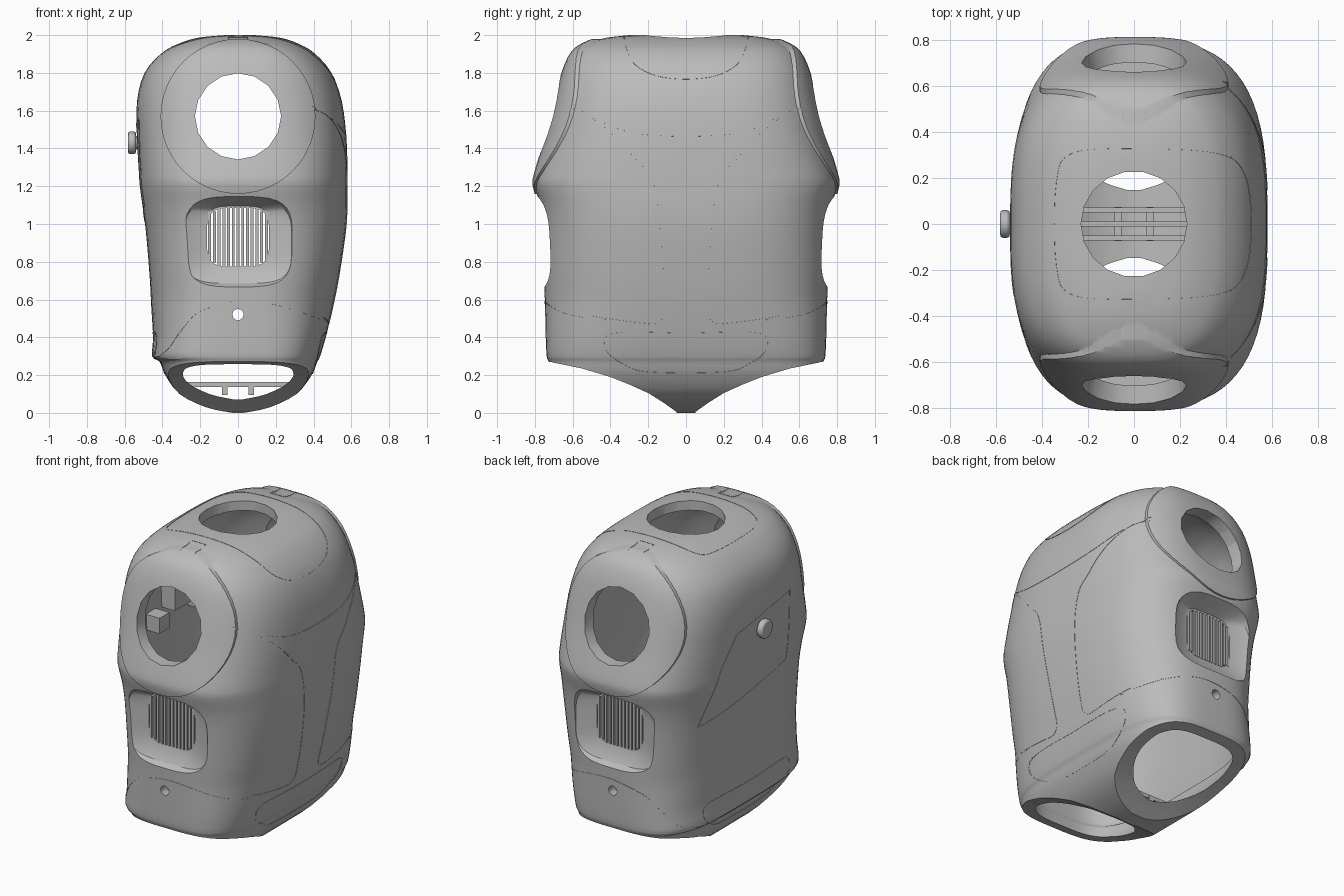
import bpy, bmesh, math
from mathutils import Vector
from mathutils.bvhtree import BVHTree

if "Cube" in bpy.data.objects:
    bpy.data.objects.remove(bpy.data.objects["Cube"])

grey = bpy.data.materials.new("plain grey")
grey.use_nodes = True
grey.diffuse_color = (0.5, 0.5, 0.5, 1)
grey.node_tree.nodes["Principled BSDF"].inputs["Base Color"].default_value = (0.5, 0.5, 0.5, 1)


def make(name, verts, faces):
    mesh = bpy.data.meshes.new(name)
    bm = bmesh.new()
    vs = [bm.verts.new(v) for v in verts]
    for f in faces:
        bm.faces.new([vs[i] for i in f])
    bmesh.ops.recalc_face_normals(bm, faces=bm.faces)
    bm.to_mesh(mesh)
    bm.free()
    mesh.materials.append(grey)
    ob = bpy.data.objects.new(name, mesh)
    bpy.context.collection.objects.link(ob)
    return ob


def smooth_path(points, steps=4, closed=False):
    """Catmull-Rom curve through the points."""
    pts = [Vector(p) for p in points]
    n = len(pts)
    get = (lambda i: pts[i % n]) if closed else (lambda i: pts[min(max(i, 0), n - 1)])
    out = []
    for i in range(n if closed else n - 1):
        a, b, c, d = (get(i + k) for k in (-1, 0, 1, 2))
        for s in range(steps):
            t = s / steps
            out.append(b + (c - a) * t / 2 + (a - b * 2.5 + c * 2 - d / 2) * t * t
                       + ((b - c) * 3 + d - a) * t ** 3 / 2)
    return out if closed else out + [pts[-1]]


def place(axis, u, v, d):
    return Vector({"x": (d, u, v), "y": (u, d, v), "z": (u, v, d)}[axis])


def stack(name, loops, axis, depths):
    """Solid from equal-length loops placed at depths along an axis."""
    n = len(loops[0])
    verts = [place(axis, u, v, d) for loop, d in zip(loops, depths) for u, v in loop]
    faces = [(r * n + i, r * n + (i + 1) % n, (r + 1) * n + (i + 1) % n, (r + 1) * n + i)
             for r in range(len(loops) - 1) for i in range(n)]
    return make(name, verts, faces + [tuple(range(n)), tuple(range(len(verts) - n, len(verts)))])


def prism(name, loop, axis, near, far):
    return stack(name, [loop, loop], axis, [near, far])


def circle(cu, cv, r, n):
    return [Vector((cu + r * math.cos(math.tau * i / n), cv + r * math.sin(math.tau * i / n)))
            for i in range(n)]


def rounded(cu, cv, hu, hv, n=32):
    """Squarish rounded loop."""
    power = lambda w: math.copysign(abs(w) ** 0.5, w)
    return [Vector((cu + hu * power(math.cos(math.tau * (i + .5) / n)),
                    cv + hv * power(math.sin(math.tau * (i + .5) / n)))) for i in range(n)]


def box(name, centre, size):
    (cx, cy, cz), (sx, sy, sz) = centre, size
    loop = [(cx + a * sx / 2, cy + b * sy / 2) for a, b in ((-1, -1), (1, -1), (1, 1), (-1, 1))]
    return prism(name, loop, "z", cz - sz / 2, cz + sz / 2)


def combine(target, tool, operation="DIFFERENCE"):
    tool.hide_render = True
    mod = target.modifiers.new("cut", "BOOLEAN")
    mod.object, mod.operation, mod.solver = tool, operation, "EXACT"
    bpy.context.view_layer.objects.active = target
    bpy.ops.object.modifier_apply(modifier=mod.name)
    bpy.data.objects.remove(tool)


# Body sections: height, reach to -x, reach to +x, half depth
SECTIONS = [
    (0, .03, .03, .72), (.03, .17, .17, .72), (.1, .31, .31, .72), (.2, .385, .39, .72),
    (.27, .415, .42, .728), (.3, .455, .435, .738), (.4, .45, .465, .743), (.57, .46, .505, .747),
    (.72, .468, .535, .752), (.95, .487, .57, .757), (1.09, .505, .58, .772),
    (1.2, .52, .58, .8), (1.27, .525, .58, .792),
    (1.45, .535, .575, .737), (1.65, .535, .55, .685), (1.8, .495, .495, .645), (1.9, .41, .41, .597),
    (1.95, .325, .33, .53), (1.985, .22, .23, .42), (2, .08, .1, .3)]


def shell(name, off=0.0):
    seg, loops, heights = 72, [], []
    for z, left, right, deep in smooth_path(SECTIONS, 3):
        n = 3 + 2 * max(0, 0.6 - z)
        loop = []
        for i in range(seg):
            a = math.tau * (i + .5) / seg
            c, s = math.cos(a), math.sin(a)
            rx = (right if c > 0 else left) * (1 + 1.8 * off)
            loop.append((rx * math.copysign(abs(c) ** (2 / n), c),
                         (deep + off) * math.copysign(abs(s) ** (2 / n), s)))
        loops.append(loop)
        heights.append(1 + (z - 1) * (1 + off * (1.2 if z < 1 else 1)))
    return stack(name, loops, "z", heights)


# Body with raised front and back discs
body = shell("body_shell")
discs = shell("raised_discs", .012)
combine(discs, prism("disc_limit", circle(0, 1.57, .41, 48), "y", -1, 1), "INTERSECT")
combine(body, discs, "UNION")
skin = BVHTree.FromPolygons([v.co for v in body.data.vertices],
                            [p.vertices for p in body.data.polygons])


def seam(name, points, axis, side, closed=False, curved=True):
    """Very thin bead laid on the body along a path seen from one side."""
    path = smooth_path(points, 6, closed) if curved else [Vector(p) for p in points]
    if closed:
        path.append(path[0])
    dense = []
    for a, b in zip(path, path[1:]):
        count = max(1, round((b - a).length / .025))
        dense += [a.lerp(b, k / count) for k in range(count)]
    dense.append(path[-1])
    way = place(axis, 0, 0, -side)
    verts, faces, last = [], [], None
    for p in dense:
        hit, normal, _, _ = skin.ray_cast(place(axis, p.x, p.y, side * 3), way)
        if hit is None:
            last = None
            continue
        if normal.dot(way) > 0:
            normal = -normal
        if last is not None and (hit - last).length > 1e-5:
            across = (hit - last).cross(normal).normalized() * .003
            base = len(verts)
            for point in (last, hit):
                verts += [point - across - normal * .003, point - across + normal * .002,
                          point + across + normal * .002, point + across - normal * .003]
            faces += [tuple(base + k for k in quad) for quad in
                      ((0, 1, 5, 4), (1, 2, 6, 5), (2, 3, 7, 6))]
        last = hit
    make(name, verts, faces)


for s in (-1, 1):
    seam("top_tab_seam", [(-.05, s * .52), (-.05, s * .4), (.05, s * .4), (.05, s * .52)],
         "z", 1, curved=False)
    seam("side_panel_seam", [(s * .62, 1.6), (s * .56, 1.6), (s * .4, 1.48), (s * .27, 1.34),
                             (s * .165, 1.18), (s * .115, .6), (s * .14, .48), (s * .25, .475),
                             (s * .5, .51)], "x", 1)
    seam("lower_strip_seam", [(-.43, .34), (-.38, .42), (0, .42), (.38, .42), (.43, .34), (.34, .26),
                              (.2, .215), (-.2, .215), (-.34, .26)], "x", s, True)
    seam("skirt_seam", [(-.44, .29), (-.37, .34), (-.3, .44), (-.2, .54), (0, .59), (.2, .575),
                        (.46, .49)], "y", s)
seam("top_hatch_seam", [(-.34, -.18), (-.34, .18), (-.27, .31), (0, .33), (.36, .31), (.48, .22),
                        (.51, 0), (.48, -.22), (.36, -.31), (0, -.33), (-.27, -.31)], "z", 1, True)
seam("shoulder_seam", [(-.62, 1.63), (-.55, 1.59), (-.25, 1.48), (.25, 1.48), (.55, 1.59),
                       (.62, 1.63)], "x", 1)
seam("access_door_seam", [(.5, .95), (.36, 1.3), (.24, 1.47), (-.1, 1.53), (-.31, 1.55),
                          (-.31, 1.1)], "x", -1, True, False)

# Hollow, leaving thick pads behind the vents
hollow = shell("hollow", -.06)
for s in (-1, 1):
    combine(hollow, box("vent_pad", (0, s * .75, .9), (.68, .22, .6)))
combine(body, hollow)

# Leg openings and round ports
arch = [(.05, -.05), (.05, .005), (.12, .055), (.2, .105), (.3, .15), (.4, .19), (.55, .235),
        (.72, .27), (.9, .3), (.9, -.05)]
for s in (-1, 1):
    combine(body, prism("leg_opening", [(s * u, v) for u, v in arch], "x", -1, 1))
    # dished surround of the vent
    combine(body, stack("vent_dish", [rounded(0, .895, .32, .265), rounded(0, .9, .285, .215),
                                      rounded(0, .93, .175, .165)], "y", [s * .82, s * .715, s * .672]))
combine(body, prism("vent_hole", rounded(0, .93, .165, .155), "y", -1, 1))
combine(body, prism("eye_hole", circle(0, 1.57, .228, 16), "y", -1, 1))
combine(body, prism("top_hole", circle(0, 0, .23, 18), "z", 1.5, 2.2))
combine(body, prism("small_hole", circle(0, .52, .03, 12), "y", -1, 1))

# Vent slats
for label, s in (("front", -1), ("back", 1)):
    for i in range(13):
        tall = .31 if abs(i - 6) < 5 else .27
        box(label + "_vent_slat", ((i - 6) * .025, s * .66, .93), (.015, .03, tall))

# Side knob with its stem
knob = prism("side_knob", circle(0, 1.43, .06, 20), "x", -.582, -.54)
bevel = knob.modifiers.new("soft edge", "BEVEL")
bevel.width, bevel.segments = .012, 2
prism("knob_stem", circle(0, 1.43, .035, 16), "x", -.55, -.42)

# Cross bars above the belly strip, and fittings inside the -x wall
for y in (-.06, 0, .06):
    box("belly_cross_bar", (0, y, .15), (.64, .022, .025))
for x in (-.07, .07):
    box("belly_bracket", (x, 0, .125), (.03, .15, .06))
box("inner_housing", (-.43, 0, 1.42), (.1, .2, .18))
for y in (-.22, .2):
    box("inner_block", (-.42, y, 1.3), (.1, .1, .1))

for ob in (body, knob):
    bpy.ops.object.select_all(action="DESELECT")
    ob.select_set(True)
    bpy.context.view_layer.objects.active = ob
    bpy.ops.object.shade_smooth_by_angle(angle=math.radians(32))
